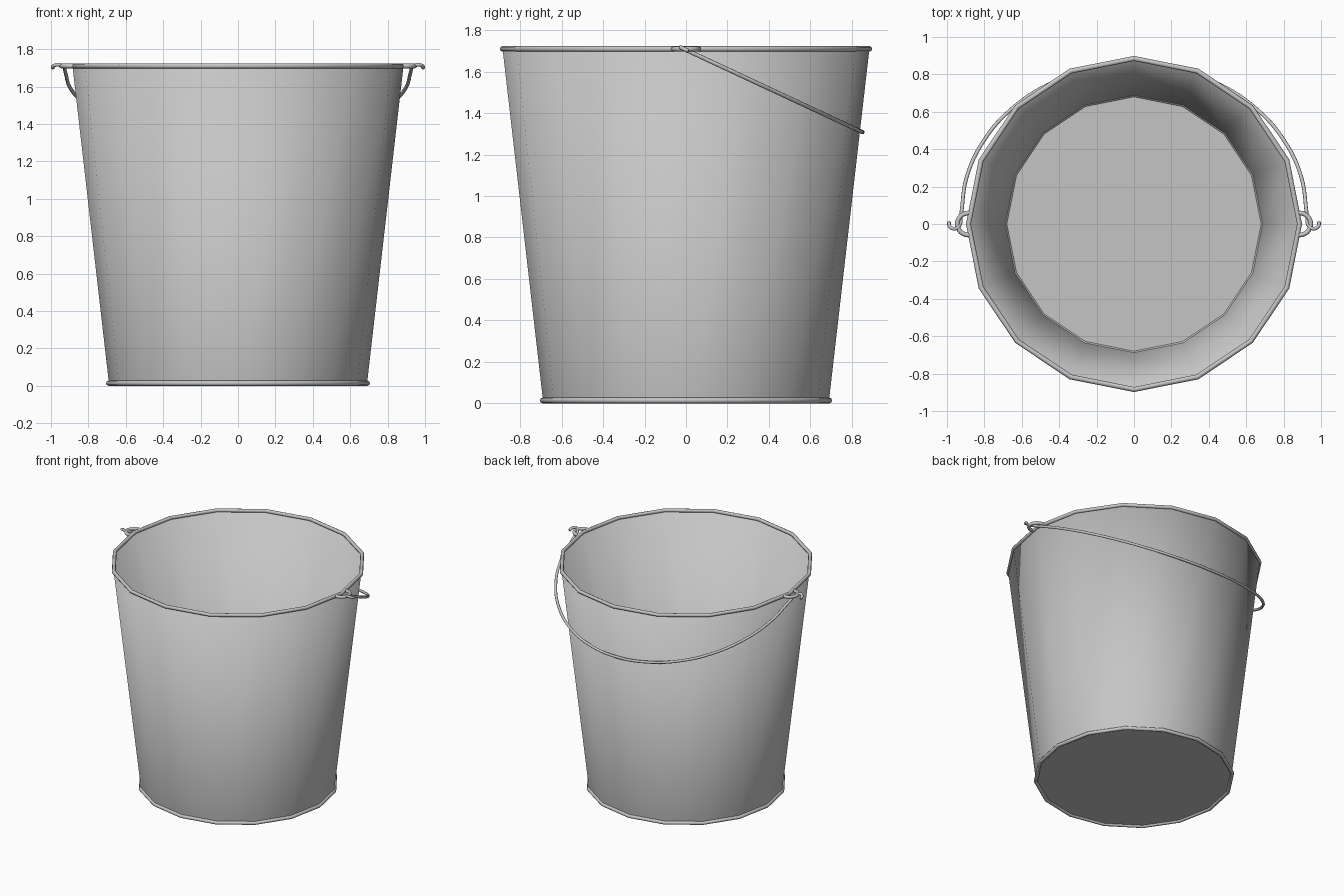
import bpy
import bmesh
from math import sin, cos, pi, radians

default_cube = bpy.data.objects.get("Cube")
if default_cube:
    bpy.data.objects.remove(default_cube, do_unlink=True)

SIDES = 16
TOP_Z, TOP_R = 1.71, 0.885
BASE_Z, BASE_R = 0.013, 0.69

# Single galvanised metal colour
metal = bpy.data.materials.new("galvanised_grey")
metal.use_nodes = True
grey = (0.56, 0.56, 0.56, 1)
metal.diffuse_color = grey
metal.node_tree.nodes["Principled BSDF"].inputs["Base Color"].default_value = grey


def finish(obj, name, angle=60):
    obj.name = name
    obj.data.materials.append(metal)
    bpy.ops.object.select_all(action="DESELECT")
    obj.select_set(True)
    bpy.context.view_layer.objects.active = obj
    bpy.ops.object.shade_smooth_by_angle(angle=radians(angle))


def rolled_rim(name, radius, z, thickness):
    bpy.ops.mesh.primitive_torus_add(
        major_segments=SIDES, minor_segments=8,
        major_radius=radius, minor_radius=thickness, location=(0, 0, z))
    finish(bpy.context.object, name)


def wire(name, points, radius):
    curve = bpy.data.curves.new(name, "CURVE")
    curve.dimensions = "3D"
    curve.bevel_depth = radius
    curve.bevel_resolution = 2
    curve.resolution_u = 6
    curve.use_fill_caps = True
    spline = curve.splines.new("BEZIER")
    spline.bezier_points.add(len(points) - 1)
    for knot, point in zip(spline.bezier_points, points):
        knot.co = point
        knot.handle_left_type = knot.handle_right_type = "AUTO"
    curve.materials.append(metal)
    obj = bpy.data.objects.new(name, curve)
    bpy.context.collection.objects.link(obj)


# Tapered thin sheet body, closed at the floor and open on top
bm = bmesh.new()
rings = [[bm.verts.new((r * cos(2 * pi * i / SIDES), r * sin(2 * pi * i / SIDES), z))
          for i in range(SIDES)]
         for r, z in ((BASE_R, BASE_Z), (TOP_R, TOP_Z))]
for i in range(SIDES):
    j = (i + 1) % SIDES
    bm.faces.new((rings[0][i], rings[0][j], rings[1][j], rings[1][i]))
bm.faces.new(rings[0][::-1])
mesh = bpy.data.meshes.new("bucket_body")
bm.to_mesh(mesh)
bm.free()
body = bpy.data.objects.new("bucket_body", mesh)
bpy.context.collection.objects.link(body)
finish(body, "bucket_body", 40)
sheet = body.modifiers.new("sheet_thickness", "SOLIDIFY")
sheet.thickness = 0.005

# Rolled edges
rolled_rim("top_rim", TOP_R, TOP_Z, 0.0135)
rolled_rim("base_rim", BASE_R + 0.002, 0.0135, 0.0135)

# Half-loop ears that hold the handle
for side, name in ((1, "left_ear"), (-1, "right_ear")):
    loop = [(side * (0.88 + 0.065 * sin(pi * k / 6)), 0.06 * cos(pi * k / 6), TOP_Z)
            for k in range(7)]
    wire(name, loop, 0.0125)

# Bail handle hanging to the back, with an outward hook at each end
tilt = radians(25)
hook = [(0.99, 0.012), (0.985, -0.014), (0.96, -0.028), (0.934, -0.01)]
arc = [(0.925 * cos(pi * k / 12), 0.05 + 0.89 * sin(pi * k / 12)) for k in range(13)]
flat = hook + arc + [(-x, d) for x, d in reversed(hook)]
wire("handle", [(x, d * cos(tilt), 1.705 - d * sin(tilt)) for x, d in flat], 0.01)
